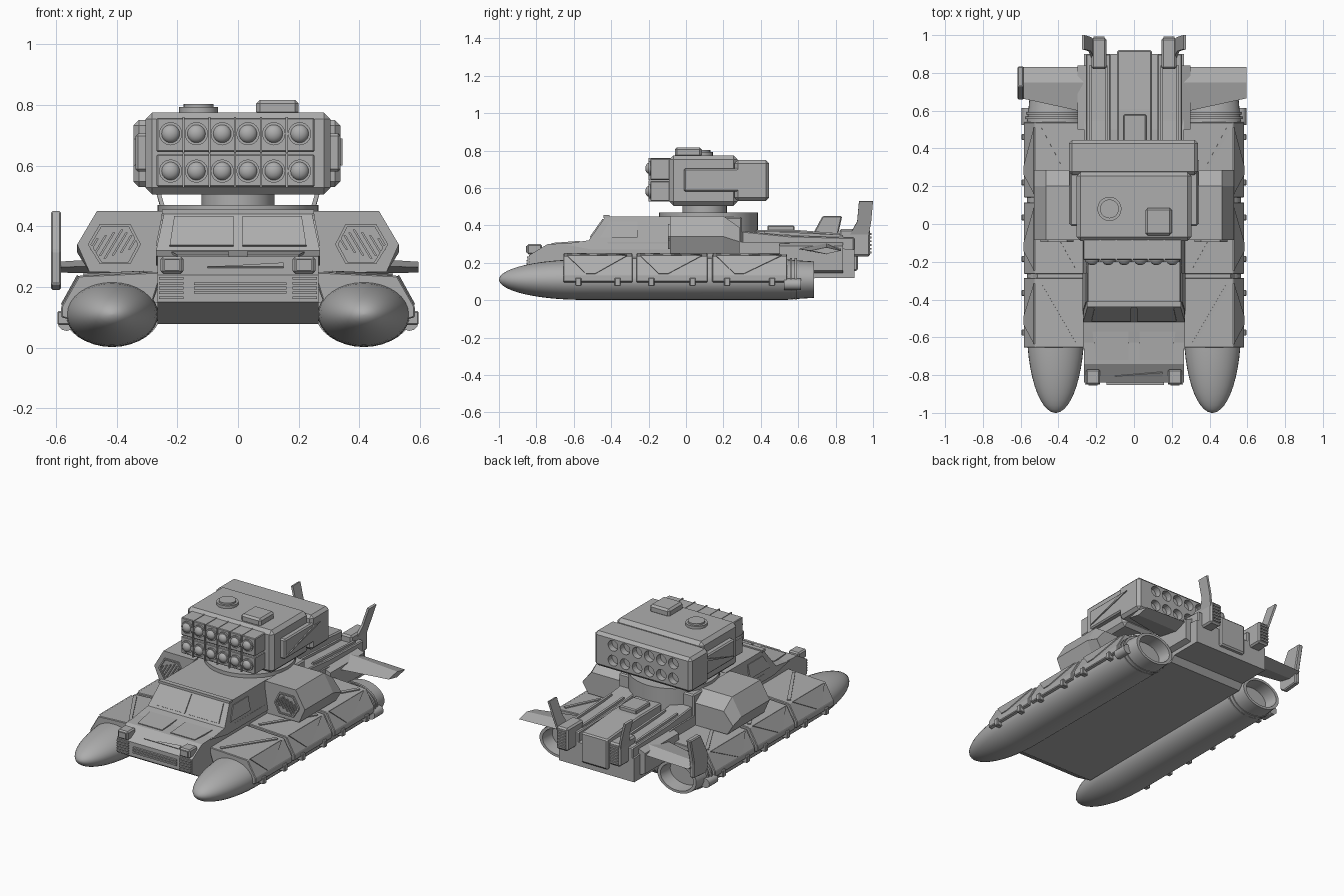
import bpy, bmesh, math
from mathutils import Vector, Matrix

if "Cube" in bpy.data.objects:
    bpy.data.objects.remove(bpy.data.objects["Cube"])

grey = bpy.data.materials.new("armour_grey")
grey.use_nodes = True
grey.diffuse_color = (0.42, 0.42, 0.42, 1)
grey.node_tree.nodes["Principled BSDF"].inputs["Base Color"].default_value = grey.diffuse_color
SIDES = ((1, "left"), (-1, "right"))


def finish(name, bm, bevel=0, smooth=False):
    bmesh.ops.recalc_face_normals(bm, faces=bm.faces)
    if bevel:
        bmesh.ops.bevel(bm, geom=bm.edges[:], offset=bevel, segments=1, affect='EDGES')
    mesh = bpy.data.meshes.new(name)
    bm.to_mesh(mesh)
    bm.free()
    mesh.materials.append(grey)
    ob = bpy.data.objects.new(name, mesh)
    bpy.context.collection.objects.link(ob)
    if smooth:
        bpy.ops.object.select_all(action='DESELECT')
        ob.select_set(True)
        bpy.context.view_layer.objects.active = ob
        bpy.ops.object.shade_smooth_by_angle(angle=math.radians(35))
    return ob


def loft(name, rings, bevel=0, smooth=False):
    """Skin a list of equal-length point rings and cap both ends."""
    bm = bmesh.new()
    loops = [[bm.verts.new(p) for p in ring] for ring in rings]
    n = len(loops[0])
    for a, b in zip(loops, loops[1:]):
        for i in range(n):
            bm.faces.new((a[i], a[(i + 1) % n], b[(i + 1) % n], b[i]))
    bm.faces.new(loops[0])
    bm.faces.new(loops[-1])
    return finish(name, bm, bevel, smooth)


def box(name, x, y, z, bevel=0):
    ring = lambda h: [(x[0], y[0], h), (x[1], y[0], h), (x[1], y[1], h), (x[0], y[1], h)]
    return loft(name, [ring(z[0]), ring(z[1])], bevel)


def side_box(name, s, x, y, z, bevel=0):
    return box(name, sorted((s * x[0], s * x[1])), y, z, bevel)


def prism_y(name, pts, y0, y1, s=1, bevel=0):
    return loft(name, [[(s * x, y, z) for x, z in pts] for y in (y0, y1)], bevel)


def prism_x(name, pts, x0, x1, bevel=0):
    return loft(name, [[(x, y, z) for y, z in pts] for x in (x0, x1)], bevel)


def plate(name, pts, t=0.008, s=1):
    """Thin slab centred on a planar outline."""
    p = [Vector((s * x, y, z)) for x, y, z in pts]
    n = (p[1] - p[0]).cross(p[2] - p[0]).normalized() * t / 2
    return loft(name, [[v - n for v in p], [v + n for v in p]])


def ellipse(cx, y, cz, rx, rz, n=32):
    return [(cx + rx * math.cos(i * math.tau / n), y, cz + rz * math.sin(i * math.tau / n)) for i in range(n)]


def disc(name, c, r, h, axis='Z', n=24):
    rot = Matrix.Rotation(math.pi / 2, 4, 'X') if axis == 'Y' else Matrix()
    bm = bmesh.new()
    bmesh.ops.create_cone(bm, cap_ends=True, segments=n, radius1=r, radius2=r, depth=h,
                          matrix=Matrix.Translation(c) @ rot)
    return finish(name, bm, smooth=True)


# Main hull, cab and deck
prism_x("hull", [(-0.84, 0.15), (-0.72, 0.078), (0.66, 0.085), (0.69, 0.12), (0.9, 0.12),
                 (0.9, 0.27), (0.5, 0.31), (-0.5, 0.31), (-0.74, 0.3), (-0.84, 0.24)], -0.265, 0.265)
cab = prism_x("cab", [(-0.66, 0.3), (-0.52, 0.32), (-0.43, 0.447), (-0.05, 0.447), (-0.05, 0.27), (-0.5, 0.27)], -0.27, 0.27)
for v in cab.data.vertices:
    if v.co.z > 0.4:
        v.co.x *= 0.9
box("mid_body", (-0.265, 0.265), (-0.06, 0.3), (0.25, 0.445), 0.008)
disc("turret_base", (0, 0.12, 0.375), 0.265, 0.19, n=40)
disc("turret_neck", (0, 0.1, 0.485), 0.12, 0.06)
box("roof_visor", (-0.25, 0.25), (-0.44, -0.41), (0.44, 0.455))

# Cab glass, hood panel, bumper and front grille
for s, side in SIDES:
    plate(side + "_windscreen", [(0.015, -0.512, 0.335), (0.225, -0.512, 0.335),
                                 (0.21, -0.443, 0.432), (0.015, -0.443, 0.432)], 0.009, s)
    plate(side + "_door_window", [(0.267, -0.46, 0.335), (0.267, -0.26, 0.335),
                                  (0.25, -0.26, 0.42), (0.25, -0.41, 0.42)], 0.009, s)
    plate(side + "_hood_panel", [(0.03, -0.72, 0.302), (0.2, -0.72, 0.302),
                                 (0.22, -0.57, 0.313), (0.03, -0.57, 0.313)], 0.008, s)
    side_box(side + "_headlight_pod", s, (0.18, 0.255), (-0.85, -0.77), (0.245, 0.3), 0.008)
    side_box(side + "_headlight", s, (0.193, 0.242), (-0.855, -0.84), (0.255, 0.29))
    for i in range(5):
        z = 0.16 + i * 0.016
        side_box(side + "_vent_slat", s, (0.18, 0.26), (-0.85, -0.83), (z, z + 0.009))
for z in (0.178, 0.192, 0.206):
    box("front_grille_bar", (-0.145, 0.16), (-0.852, -0.835), (z, z + 0.009))
plate("prow_crease", [(-0.1, -0.804, 0.263), (0.15, -0.804, 0.263), (0.15, -0.784, 0.277)], 0.009)

# Pontoons with armoured covers
cover = [(0.25, 0.25), (0.525, 0.237), (0.583, 0.135), (0.583, 0.1), (0.545, 0.09), (0.3, 0.09)]
spans = ((-0.655, -0.285), (-0.265, 0.115), (0.14, 0.54))
for s, side in SIDES:
    cx = s * 0.415
    stations = [(-1 + 0.45 * (1 - math.cos(a)), math.sin(a))
                for a in (math.pi / 2 * (i + 0.25) / 12 for i in range(12))]
    stations += [(-0.5, 1), (0.54, 1), (0.6, 0.95), (0.685, 0.9), (0.685, 0.76), (0.6, 0.7)]
    loft(side + "_pontoon", [ellipse(cx, y, 0.11, 0.152 * k, 0.108 * k) for y, k in stations], smooth=True)
    for y, r in ((0.555, 0.16), (0.58, 0.155)):
        loft(side + "_pontoon_band", [ellipse(cx, y, 0.115, r, 0.112),
                                      ellipse(cx, y + 0.013, 0.115, r, 0.112)], smooth=True)
    disc(side + "_steering_jet", (s * 0.565, 0.57, 0.085), 0.03, 0.09, 'Y', 12)
    for y0, y1 in spans:
        prism_y(side + "_cover", cover, y0, y1, s, 0.004)
        plate(side + "_cover_rib", [(0.527, y0 + 0.02, 0.237), (0.58, y0 + 0.12, 0.141),
                                    (0.58, y0 + 0.17, 0.141), (0.527, y1 - 0.03, 0.237)], 0.009, s)
        plate(side + "_top_rib", [(0.31, y0 + 0.03, 0.249), (0.325, y0 + 0.02, 0.248),
                                  (0.51, y1 - 0.04, 0.24), (0.49, y1 - 0.03, 0.241)], 0.009, s)
        for y in (y0 + 0.08, y1 - 0.08):
            side_box(side + "_cover_clip", s, (0.54, 0.595), (y - 0.016, y + 0.016), (0.075, 0.12), 0.004)
    prism_y(side + "_cover_core", [(0.25, 0.235), (0.51, 0.222), (0.56, 0.13), (0.54, 0.1), (0.3, 0.1)], -0.63, 0.53, s)

# Side intakes with recessed hexagonal grilles
intake = [(0.25, 0.25), (0.49, 0.25), (0.53, 0.34), (0.465, 0.45), (0.25, 0.45)]
hexagon = [(0.32, 0.34), (0.355, 0.275), (0.455, 0.275), (0.495, 0.34), (0.455, 0.408), (0.355, 0.408)]
for s, side in SIDES:
    loft(side + "_intake", [[(s * x, y, 0.25 + (z - 0.25) * k) for x, z in intake]
                            for y, k in ((-0.085, 1), (0.2, 1), (0.285, 0.7))])
    grow = lambda k, y: [(s * (0.407 + (x - 0.407) * k), y, 0.341 + (z - 0.341) * k) for x, z in hexagon]
    loft(side + "_intake_rim", [grow(1, -0.08), grow(1, -0.096), grow(0.88, -0.096), grow(0.88, -0.087)])
    for i in range(-3, 4):
        x, h = 0.407 + i * 0.021, 0.048 - abs(i) * 0.01
        plate(side + "_intake_slat", [(x - h * 0.6, -0.09, 0.341 + h), (x - h * 0.6 + 0.008, -0.09, 0.341 + h),
                                      (x + h * 0.6 + 0.008, -0.09, 0.341 - h), (x + h * 0.6, -0.09, 0.341 - h)], 0.009, s)

# Launcher housing and rear block
box("launcher_body", (-0.305, 0.305), (-0.09, 0.275), (0.505, 0.775), 0.022)
rear = box("launcher_rear", (-0.345, 0.338), (0.26, 0.445), (0.53, 0.75), 0.018)
tubes = bmesh.new()
columns = [-0.222 + i * 0.085 for i in range(6)]
for x in columns:
    for z in (0.595, 0.69):
        bmesh.ops.create_cone(tubes, cap_ends=True, segments=20, radius1=0.034, radius2=0.034, depth=0.08,
                              matrix=Matrix.Translation((x, 0.445, z)) @ Matrix.Rotation(math.pi / 2, 4, 'X'))
cutter = finish("tube_cutter", tubes)
cutter.hide_render = True
mod = rear.modifiers.new("tubes", 'BOOLEAN')
mod.object, mod.operation, mod.solver = cutter, 'DIFFERENCE', 'EXACT'
graph = bpy.context.evaluated_depsgraph_get()
cut_mesh = bpy.data.meshes.new_from_object(rear.evaluated_get(graph))
rear.modifiers.clear()
rear.data = cut_mesh
bpy.data.objects.remove(cutter)

# Missile racks
for z0, z1, zc in ((0.53, 0.637, 0.582), (0.645, 0.757, 0.705)):
    box("missile_rack", (-0.268, 0.252), (-0.19, -0.07), (z0, z1), 0.004)
    for x in columns:
        disc("missile_collar", (x, -0.19, zc), 0.038, 0.02, 'Y')
        bm = bmesh.new()
        bmesh.ops.create_uvsphere(bm, u_segments=20, v_segments=12, radius=0.031,
                                  matrix=Matrix.Translation((x, -0.193, zc)) @ Matrix.Diagonal((1, 0.8, 1, 1)))
        finish("missile_tip", bm, smooth=True)
    for x in columns[:-1]:
        box("rack_rib", (x + 0.039, x + 0.046), (-0.2, -0.08), (z0 - 0.003, z1 + 0.003))

# Launcher side armour and roof hatches
for s, side in SIDES:
    prism_x(side + "_launcher_armour", [(-0.01, 0.58), (0.38, 0.58), (0.425, 0.725), (0.32, 0.725), (0.27, 0.705), (-0.01, 0.705)],
            s * 0.29, s * 0.338, 0.008)
    plate(side + "_armour_rib", [(0.34, 0.0, 0.6), (0.34, 0.28, 0.69), (0.34, 0.34, 0.69)], 0.009, s)
disc("round_hatch", (-0.13, 0.08, 0.78), 0.064, 0.025, n=20)
disc("round_hatch_cap", (-0.13, 0.08, 0.79), 0.05, 0.026, n=20)
box("square_hatch", (0.06, 0.2), (-0.06, 0.085), (0.765, 0.817), 0.012)
box("roof_rail", (-0.055, 0.065), (0.435, 0.58), (0.36, 0.4), 0.006)

# Rear engine deck
prism_x("engine_spine", [(0.37, 0.25), (0.37, 0.375), (0.6, 0.375), (0.92, 0.35), (0.92, 0.16), (0.8, 0.13)], -0.09, 0.095, 0.008)
for s, side in SIDES:
    prism_x(side + "_deck_beam", [(0.3, 0.25), (0.3, 0.37), (0.55, 0.345), (0.9, 0.335), (0.9, 0.14), (0.8, 0.14)],
            s * 0.125, s * 0.255, 0.006)
    for x in (0.14, 0.225):
        plate(side + "_deck_rail", [(x, 0.42, 0.362), (x + 0.014, 0.42, 0.362), (x + 0.014, 0.84, 0.341), (x, 0.84, 0.341)], 0.016, s)
    side_box(side + "_exhaust", s, (0.145, 0.225), (0.82, 0.985), (0.235, 0.38), 0.01)
    for i in range(6):
        z = 0.25 + i * 0.02
        side_box(side + "_exhaust_slat", s, (0.155, 0.215), (0.98, 0.992), (z, z + 0.01))
    plate(side + "_tail_fin", [(0.215, 0.87, 0.34), (0.215, 0.975, 0.34), (0.235, 0.99, 0.42),
                               (0.268, 1.0, 0.53), (0.268, 0.925, 0.53), (0.235, 0.915, 0.42)], 0.014, s)
    # Wing, tapering to the tip
    loft(side + "_wing", [[(s * x, y0, z), (s * x, 0.75, z + t), (s * x, 0.83, z), (s * x, 0.75, z - t)]
                          for x, y0, z, t in ((0.25, 0.59, 0.275, 0.03), (0.595, 0.665, 0.265, 0.018))])
    prism_y(side + "_wing_root", [(0.25, 0.14), (0.3, 0.16), (0.3, 0.29), (0.25, 0.31)], 0.5, 0.84, s)

# Upright plate on one wing tip
prism_x("wing_tip_fin", [(0.66, 0.21), (0.69, 0.19), (0.8, 0.2), (0.8, 0.29), (0.835, 0.45), (0.73, 0.45), (0.66, 0.32)],
        -0.617, -0.583, 0.006)
